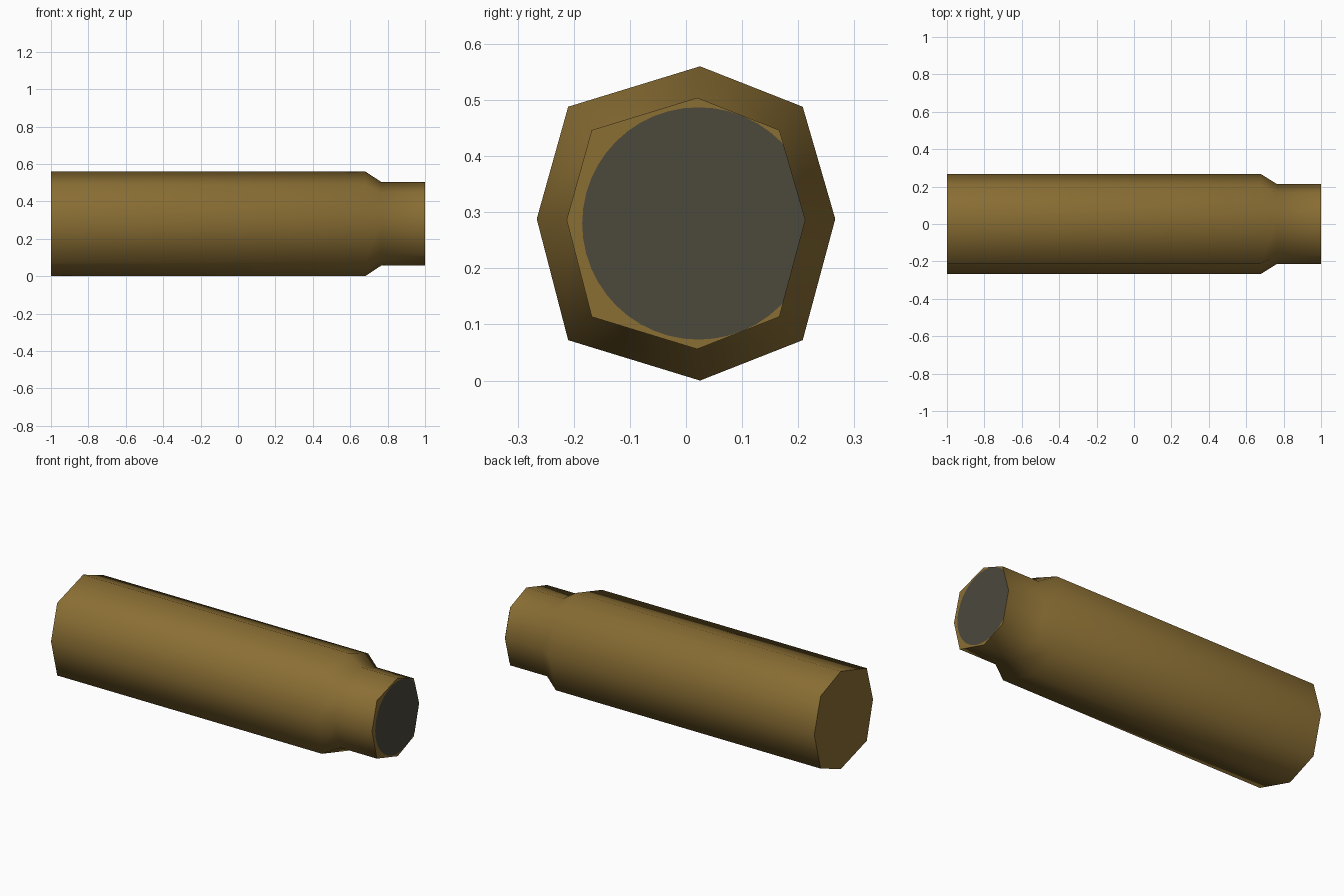
import bpy, bmesh, math

if "Cube" in bpy.data.objects:
    bpy.data.objects.remove(bpy.data.objects["Cube"])

def material(name, rgb):
    m = bpy.data.materials.new(name)
    m.diffuse_color = (*rgb, 1)
    m.use_nodes = True
    m.node_tree.nodes["Principled BSDF"].inputs["Base Color"].default_value = m.diffuse_color
    return m

brass = material("aged brass", (0.254, 0.156, 0.034))
dark = material("dark mouth", (0.072, 0.065, 0.046))

def add_object(name, bm, mat):
    mesh = bpy.data.meshes.new(name)
    bmesh.ops.recalc_face_normals(bm, faces=bm.faces)
    bm.to_mesh(mesh)
    bm.free()
    mesh.materials.append(mat)
    ob = bpy.data.objects.new(name, mesh)
    bpy.context.collection.objects.link(ob)
    return ob

# Eight-sided cross-section (y, z) around the axis, slightly uneven
MID = 0.28
SECTION = [(0.025, 0.28), (0.208, 0.208), (0.266, 0.008), (0.208, -0.208),
           (0.025, -0.28), (-0.21, -0.208), (-0.266, 0.008), (-0.21, 0.208)]

# Casing: body, shoulder and neck lofted along x as (x, scale)
bm = bmesh.new()
rings = [[bm.verts.new((x, y * s, MID + z * s)) for y, z in SECTION]
         for x, s in [(-1, 1), (0.68, 1), (0.765, 0.8), (0.999, 0.8)]]
for a, b in zip(rings, rings[1:]):
    for i in range(8):
        j = (i + 1) % 8
        bm.faces.new((a[i], a[j], b[j], b[i]))
bm.faces.new(rings[0])
bm.faces.new(rings[-1])
casing = add_object("casing", bm, brass)
bpy.context.view_layer.objects.active = casing
casing.select_set(True)
bpy.ops.object.shade_smooth_by_angle(angle=math.radians(60))

# Mouth: thin dark disc on the neck end, trimmed to the eight-sided outline
bm = bmesh.new()
bmesh.ops.create_circle(bm, cap_ends=True, segments=48, radius=0.207)
for v in bm.verts:
    v.co = (1, v.co.x + 0.022, MID + v.co.y)
for i in range(8):
    (y0, z0), (y1, z1) = SECTION[i], SECTION[(i + 1) % 8]
    bmesh.ops.bisect_plane(
        bm, geom=bm.verts[:] + bm.edges[:] + bm.faces[:],
        plane_co=(1, y0 * 0.8, MID + z0 * 0.8),
        plane_no=(0, z0 - z1, y1 - y0), clear_outer=True)
for f in bm.faces:
    f.normal_update()
mouth = add_object("mouth", bm, dark)
if mouth.data.polygons[0].normal.x < 0:
    mouth.data.flip_normals()
